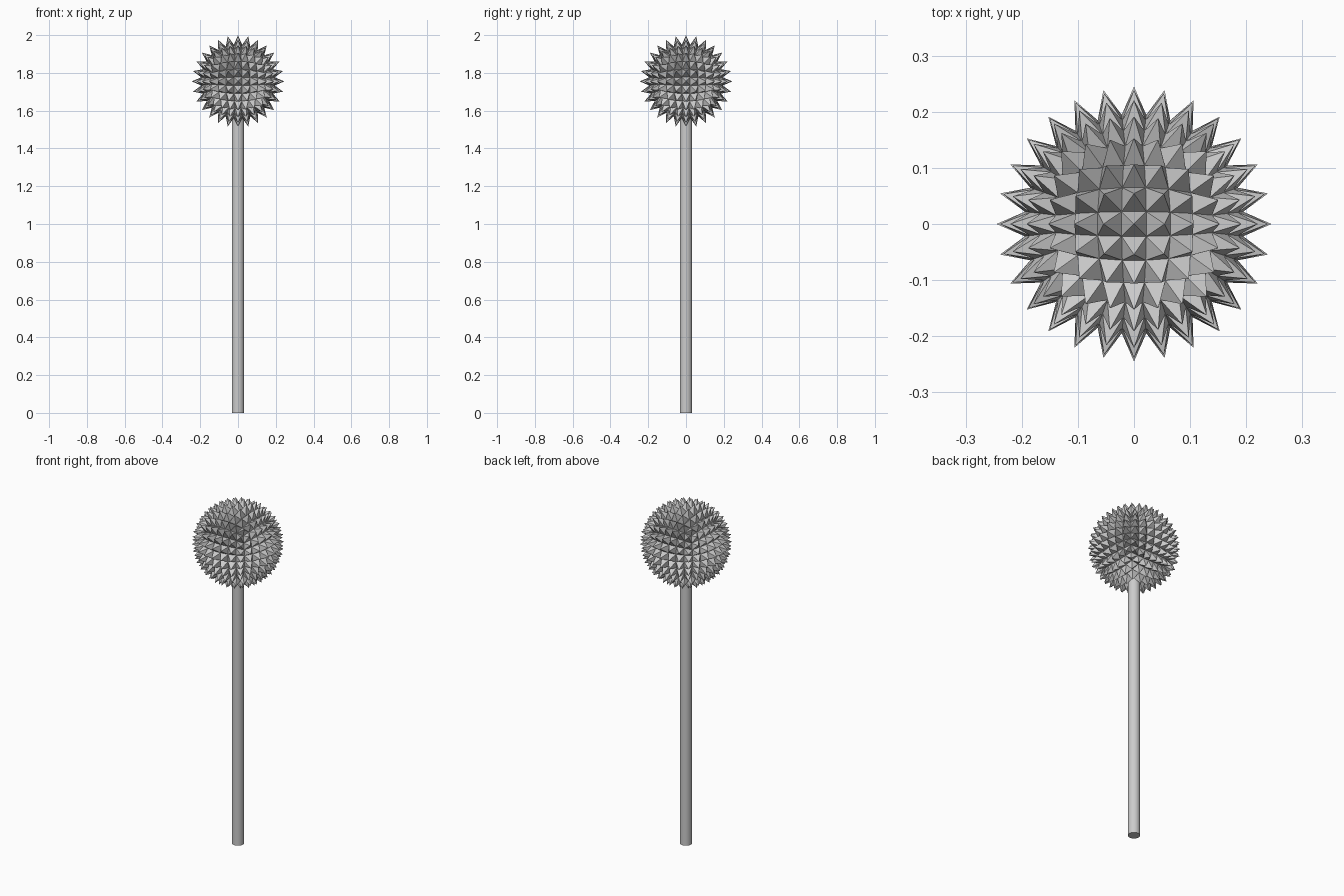
import bpy, bmesh
from math import tan, pi
from mathutils import Vector, Matrix

if "Cube" in bpy.data.objects:
    bpy.data.objects.remove(bpy.data.objects["Cube"])

N = 7               # spikes along each side of the six ball panels
R_BASE = 0.197      # ball radius at the spike roots
R_TIP = 0.245       # ball radius at the spike tips
CENTRE = Vector((0, 0, 1.755))


def on_sphere(u, v, radius):
    """Equal-angle point on the +z panel, u and v from 0 to N."""
    a, b = (tan((t / N - 0.5) * pi / 2) for t in (u, v))
    return Vector((a, b, 1)).normalized() * radius


def finish(bm, name):
    mesh = bpy.data.meshes.new(name)
    bm.to_mesh(mesh)
    bm.free()
    obj = bpy.data.objects.new(name, mesh)
    bpy.context.collection.objects.link(obj)
    return obj


# Spiked ball: a cube-sphere with a four-sided spike on every cell
panels = [Matrix.Rotation(k * pi / 2, 3, 'X') for k in range(4)]
panels += [Matrix.Rotation(s * pi / 2, 3, 'Y') for s in (1, -1)]
bm = bmesh.new()
for turn in panels:
    grid = [[bm.verts.new(turn @ on_sphere(i, j, R_BASE) + CENTRE)
             for j in range(N + 1)] for i in range(N + 1)]
    for i in range(N):
        for j in range(N):
            tip = bm.verts.new(turn @ on_sphere(i + 0.5, j + 0.5, R_TIP) + CENTRE)
            ring = [grid[i][j], grid[i + 1][j], grid[i + 1][j + 1], grid[i][j + 1]]
            for k in range(4):
                bm.faces.new((ring[k], ring[(k + 1) % 4], tip))
bmesh.ops.remove_doubles(bm, verts=bm.verts, dist=0.0005)
bmesh.ops.recalc_face_normals(bm, faces=bm.faces)
finish(bm, "spiked_ball")

# Handle: plain round shaft running up into the ball
SHAFT_TOP = 1.6
bm = bmesh.new()
bmesh.ops.create_cone(bm, cap_ends=True, segments=32, radius1=0.033, radius2=0.033,
                      depth=SHAFT_TOP, matrix=Matrix.Translation((0, 0, SHAFT_TOP / 2)))
shaft = finish(bm, "shaft")
bpy.context.view_layer.objects.active = shaft
shaft.select_set(True)
bpy.ops.object.shade_smooth_by_angle()
